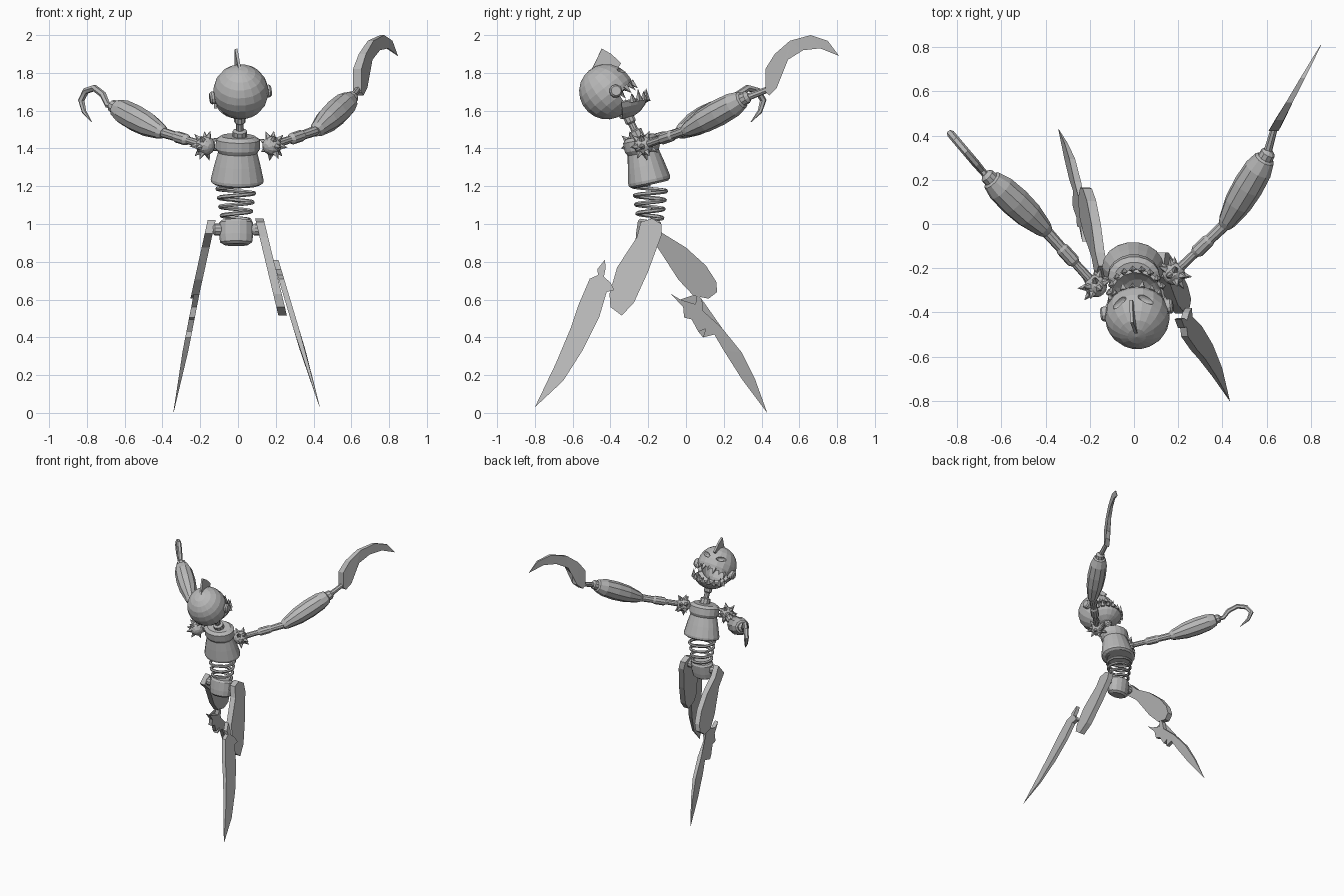
import bpy, bmesh
from math import sin, cos, pi, radians
from mathutils import Matrix, Vector

default_cube = bpy.data.objects.get("Cube")
if default_cube:
    bpy.data.objects.remove(default_cube, do_unlink=True)

grey = bpy.data.materials.new("plain grey")
grey.use_nodes = True
tone = (0.48, 0.48, 0.48, 1)
grey.diffuse_color = tone
grey.node_tree.nodes["Principled BSDF"].inputs["Base Color"].default_value = tone

UP = Vector((0, 0, 1))


def aim(origin, direction):
    """Matrix that puts local z along a direction at an origin."""
    turn = UP.rotation_difference(Vector(direction))
    return Matrix.Translation(origin) @ turn.to_matrix().to_4x4()


def finish(name, bm, frame=Matrix(), fix_normals=True):
    if fix_normals:
        bmesh.ops.recalc_face_normals(bm, faces=bm.faces[:])
    mesh = bpy.data.meshes.new(name)
    bm.to_mesh(mesh)
    bm.free()
    mesh.materials.append(grey)
    obj = bpy.data.objects.new(name, mesh)
    bpy.context.scene.collection.objects.link(obj)
    obj.matrix_world = frame
    return obj


def lathe(name, a, b, profile, sides=10, squash=1.0, frame=Matrix()):
    """Turned part from a to b; profile holds (radius, fraction along)."""
    a, axis = Vector(a), Vector(b) - Vector(a)
    bm = bmesh.new()
    steps = [2 * pi * k / sides for k in range(sides)]
    rings = [[bm.verts.new((r * cos(s), r * squash * sin(s), t * axis.length))
              for s in steps] for r, t in profile]
    for low, high in zip(rings, rings[1:]):
        for k in range(sides):
            bm.faces.new((low[k - 1], low[k], high[k], high[k - 1]))
    bm.faces.new(rings[0][::-1])
    bm.faces.new(rings[-1])
    return finish(name, bm, frame @ aim(a, axis))


def plate(name, outline, thick, lean=(0, 0, 0), tip=None, frame=Matrix()):
    """Flat side profile in (y, z); x = base + slope*y + slope*z, thin at the tip."""
    base, by_y, by_z = lean
    bm = bmesh.new()
    sides = []
    for s in (-1, 1):
        row = []
        for y, z in outline:
            far = (Vector((y, z)) - Vector(tip)).length if tip else 1
            half = thick / 2 * max(0.06, min(1, far / 0.4))
            row.append(bm.verts.new((base + by_y * y + by_z * z + s * half, y, z)))
        sides.append(row)
    left, right = sides
    caps = [bm.faces.new(left), bm.faces.new(right[::-1])]
    for k in range(len(left)):
        bm.faces.new((left[k - 1], left[k], right[k], right[k - 1]))
    bmesh.ops.triangulate(bm, faces=caps)
    return finish(name, bm, frame)


def tube(name, points, depth, radii=None):
    curve = bpy.data.curves.new(name, "CURVE")
    curve.dimensions = "3D"
    curve.bevel_depth, curve.bevel_resolution = depth, 1
    curve.use_fill_caps = True
    spline = curve.splines.new("POLY")
    spline.points.add(len(points) - 1)
    for k, p in enumerate(points):
        spline.points[k].co = (*p, 1)
        spline.points[k].radius = radii[k] if radii else 1
    obj = bpy.data.objects.new(name, curve)
    bpy.context.scene.collection.objects.link(obj)
    curve.materials.append(grey)
    bpy.ops.object.select_all(action="DESELECT")
    obj.select_set(True)
    bpy.context.view_layer.objects.active = obj
    bpy.ops.object.convert(target="MESH")
    bpy.ops.object.shade_smooth_by_angle()


def spike(bm, base, direction, radius, length, sides=4):
    direction = Vector(direction).normalized()
    middle = Vector(base) + direction * length / 2
    bmesh.ops.create_cone(bm, cap_ends=True, segments=sides, radius1=radius,
                          radius2=0, depth=length, matrix=aim(middle, direction))


def shell(name, low, back, keep, frame, thick):
    """Sphere cut by a level and an upright plane, keeping faces by a rule."""
    bm = bmesh.new()
    bmesh.ops.create_uvsphere(bm, u_segments=18, v_segments=11, radius=R)
    for co, no in (((0, 0, low), (0, 0, 1)), ((0, back, 0), (0, 1, 0))):
        geom = bm.verts[:] + bm.edges[:] + bm.faces[:]
        bmesh.ops.bisect_plane(bm, geom=geom, plane_co=co, plane_no=no)
    drop = [f for f in bm.faces if not keep(f.calc_center_median())]
    bmesh.ops.delete(bm, geom=drop, context="FACES")
    obj = finish(name, bm, frame, False)
    wall = obj.modifiers.new("wall", "SOLIDIFY")
    wall.thickness, wall.offset = thick, -1
    return obj


def teeth(name, level, rise, count, length, frame):
    """Row of pointed teeth round the front of a lip."""
    bm = bmesh.new()
    ring = (R * R - level * level) ** 0.5 - 0.005
    for k in range(count):
        a = radians(-75 + 150 * k / (count - 1))
        out = Vector((sin(a), cos(a), 0))
        spike(bm, out * ring + UP * (level - 0.01 * rise), out * 0.2 + UP * rise,
              0.019, length * (1 if k % 2 else 0.75))
    finish(name, bm, frame)


# Head: hollow skull with an open mouth, tipped back
R = 0.147
head = (Matrix.Translation((0.015, -0.42, 1.7)) @ Matrix.Rotation(radians(7), 4, "Z")
        @ Matrix.Rotation(radians(-7), 4, "Y") @ Matrix.Rotation(radians(38), 4, "X"))
jaw = head @ Matrix.Translation((0, 0.06, -0.045)) @ Matrix.Rotation(radians(-25), 4, "X")
skull = shell("skull", -0.05, 0.02, lambda c: c.y < 0.02 or c.z > -0.05, head, 0.03)
shell("jaw", -0.07, -0.03, lambda c: c.y > -0.03 and c.z < -0.07, jaw, 0.015)
teeth("upper_teeth", -0.05, -1, 9, 0.05, head)
teeth("lower_teeth", -0.07, 1, 9, 0.065, jaw)
plate("crest", [(-0.02, 0.13), (0.04, 0.155), (0.123, 0.195), (0.145, 0.14),
                (0.155, 0.07), (0.12, 0.06), (0.05, 0.12)], 0.014, frame=head)

for side, s in (("left", 1), ("right", -1)):
    # Slanted eye sockets and round ears
    bm = bmesh.new()
    bmesh.ops.create_uvsphere(bm, u_segments=14, v_segments=8, radius=1)
    place = (head @ Matrix.Translation((s * 0.062, 0.127, 0.04))
             @ Matrix.Rotation(-s * 0.46, 4, "Z") @ Matrix.Rotation(0.28, 4, "X")
             @ Matrix.Rotation(-s * 0.3, 4, "Y") @ Matrix.Diagonal((0.042, 0.024, 0.017, 1)))
    cutter = finish(side + "_eye_cutter", bm, place)
    cutter.hide_render = True
    cutter.display_type = "WIRE"
    cutter.hide_set(True)
    cut = skull.modifiers.new(side + " eye", "BOOLEAN")
    cut.operation, cut.solver, cut.object = "DIFFERENCE", "EXACT", cutter
    lathe(side + "_ear", (s * 0.12, 0.015, -0.03), (s * 0.165, 0.015, -0.03),
          [(0.034, 0), (0.034, 0.8), (0.026, 1)], 12, frame=head)

# Trunk
lathe("neck", (0.01, -0.25, 1.45), (0.01, -0.32, 1.6),
      [(0.038, 0), (0.038, 0.28), (0.02, 0.32), (0.02, 0.55), (0.03, 0.6),
       (0.03, 0.8), (0.02, 0.85), (0.02, 1)])
lathe("torso", (-0.005, -0.19, 1.21), (0, -0.245, 1.465),
      [(0.12, 0), (0.138, 0.04), (0.14, 0.1), (0.122, 0.4), (0.104, 0.66),
       (0.117, 0.74), (0.117, 0.93), (0.09, 1)], 18, 0.82)
coil = []
for k in range(65):
    t = k / 64
    r, a = 0.073 + 0.03 * t, 8 * pi * t
    coil.append((-0.01 + r * cos(a), -0.19 + 0.87 * r * sin(a), 1.02 + 0.19 * t))
tube("waist_spring", coil, 0.011)
lathe("pelvis", (-0.01, -0.21, 0.89), (-0.01, -0.19, 1.02),
      [(0.065, 0), (0.085, 0.1), (0.09, 0.4), (0.09, 0.9), (0.078, 1)], 14, 0.72)

# Arms: spiked shoulder, ringed upper arm, swollen forearm
ARMS = {"left": ((0.18, -0.225, 1.415), (0.415, 0, 1.495), (0.6, 0.31, 1.665)),
        "right": ((-0.173, -0.28, 1.415), (-0.4, -0.03, 1.485), (-0.655, 0.21, 1.62))}
for side, (shoulder, elbow, wrist) in ARMS.items():
    s = 1 if side == "left" else -1
    bm = bmesh.new()
    bmesh.ops.create_uvsphere(bm, u_segments=10, v_segments=7, radius=0.052)
    for tilt, count in ((-0.5, 6), (0.15, 7)):
        for k in range(count):
            a = 2 * pi * k / count + tilt
            d = Vector((cos(a), sin(a), -tilt * 1.3)).normalized()
            spike(bm, d * 0.04, d, 0.02, 0.045, 5)
    arm_line = Vector(elbow) - Vector(shoulder)
    finish(side + "_shoulder", bm, aim(shoulder, arm_line))
    lathe(side + "_upper_arm", shoulder, elbow,
          [(0.022, 0), (0.02, 0.4), (0.031, 0.45), (0.031, 0.66), (0.025, 0.7),
           (0.027, 0.95), (0.022, 1.03)])
    lathe(side + "_forearm", elbow, wrist,
          [(0.03, -0.03), (0.042, 0.04), (0.064, 0.3), (0.07, 0.55), (0.065, 0.8),
           (0.048, 0.95), (0.036, 0.97), (0.034, 1.04), (0.016, 1.08)])
    lathe(side + "_hip_joint", (s * 0.07, -0.2, 0.97), (s * 0.135, -0.2, 0.97),
          [(0.02, 0), (0.032, 0.3), (0.032, 0.8), (0.02, 1)])

# Hand weapons: large sickle and small hook
lathe("sickle_handle", ARMS["left"][2], (0.637, 0.44, 1.715), [(0.02, 0), (0.016, 1)], 8)
plate("sickle_blade",
      [(0.42, 1.7), (0.42, 1.82), (0.47, 1.9), (0.55, 1.97), (0.66, 2), (0.75, 1.97),
       (0.81, 1.89), (0.71, 1.93), (0.62, 1.92), (0.54, 1.87), (0.48, 1.79),
       (0.48, 1.72), (0.44, 1.68)], 0.045, (0.4, 0.55, 0), (0.81, 1.89))
bend = [(-0.65, 1.62), (-0.69, 1.63), (-0.715, 1.685), (-0.76, 1.72), (-0.805, 1.705),
        (-0.83, 1.655), (-0.815, 1.595), (-0.775, 1.54)]
tube("hook", [(x, 0.22 - 1.18 * (x + 0.67), z) for x, z in bend], 0.018,
     [0.8, 0.9, 1, 1, 1, 1, 0.7, 0.1])

# Legs: flat thighs and jagged blade shins
plate("left_thigh",
      [(-0.18, 1.03), (-0.13, 1), (-0.13, 0.94), (-0.2, 0.75), (-0.275, 0.585),
       (-0.34, 0.515), (-0.4, 0.56), (-0.405, 0.63), (-0.365, 0.77), (-0.26, 0.93),
       (-0.24, 1.01)], 0.045, (0.36, 0, -0.24))
plate("left_shin",
      [(-0.43, 0.81), (-0.47, 0.76), (-0.465, 0.73), (-0.51, 0.71), (-0.57, 0.57),
       (-0.61, 0.45), (-0.69, 0.26), (-0.8, 0.03), (-0.65, 0.17), (-0.545, 0.335),
       (-0.46, 0.505), (-0.42, 0.64), (-0.38, 0.65), (-0.4, 0.69), (-0.435, 0.72),
       (-0.425, 0.77)], 0.03, (0.442, 0, -0.3), (-0.8, 0.03))
plate("right_thigh",
      [(-0.19, 1.02), (-0.13, 0.955), (0, 0.875), (0.105, 0.78), (0.16, 0.695),
       (0.165, 0.64), (0.12, 0.605), (0.04, 0.62), (-0.04, 0.705), (-0.15, 0.875),
       (-0.24, 0.95)], 0.042, (-0.364, 0, 0.22))
plate("right_shin",
      [(-0.08, 0.63), (-0.03, 0.6), (0.05, 0.575), (0.06, 0.63), (0.085, 0.6),
       (0.09, 0.54), (0.19, 0.45), (0.295, 0.32), (0.365, 0.18), (0.43, 0),
       (0.295, 0.18), (0.2, 0.33), (0.15, 0.415), (0.09, 0.4), (0.105, 0.445),
       (0.065, 0.43), (0.03, 0.495), (-0.01, 0.505), (-0.015, 0.56)],
      0.03, (-0.342, 0, 0.195), (0.43, 0))
